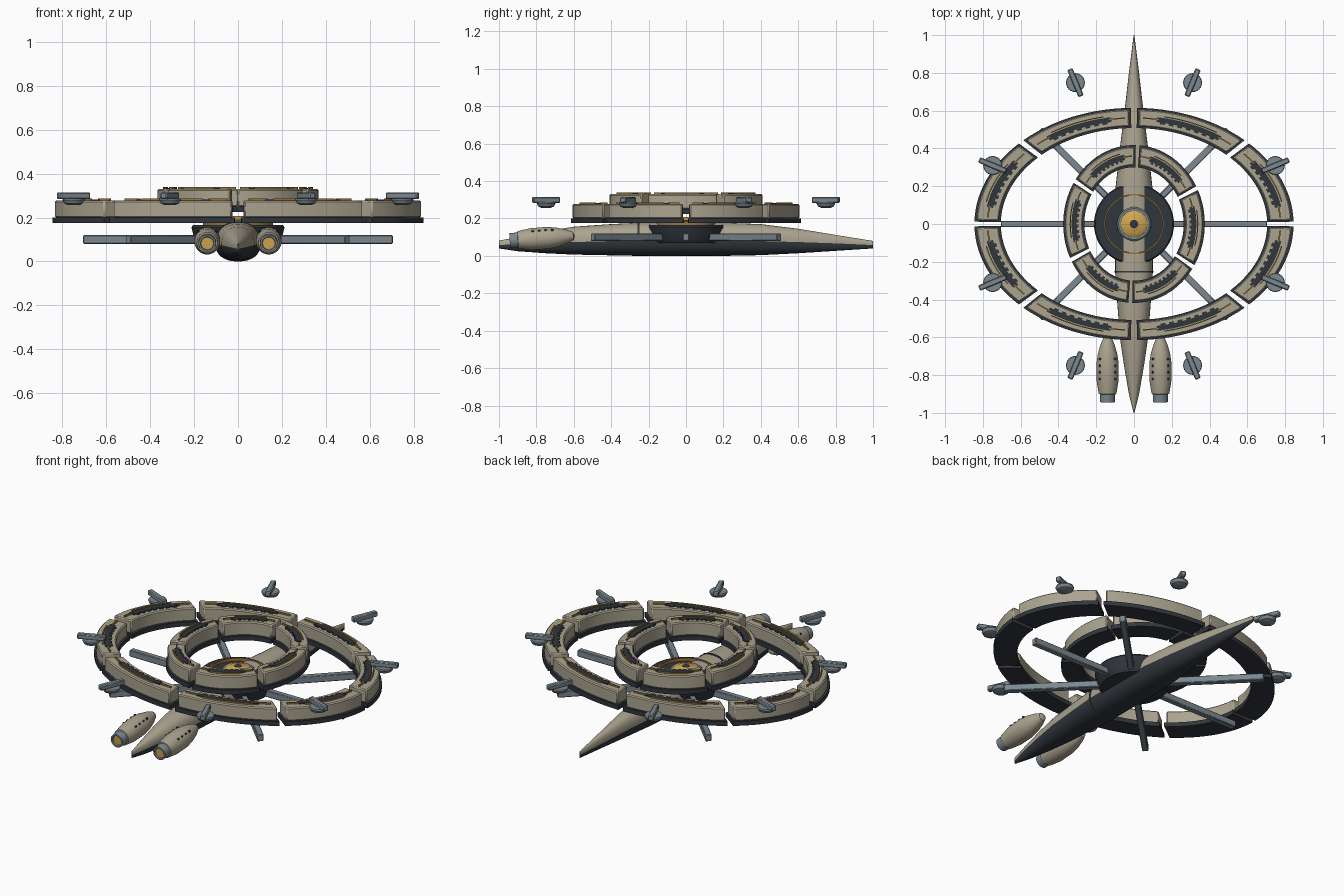
import bpy, bmesh
from math import sin, cos, pi, radians, copysign

cube = bpy.data.objects.get("Cube")
if cube:
    bpy.data.objects.remove(cube, do_unlink=True)


def material(name, rgb):
    m = bpy.data.materials.new(name)
    m.use_nodes = True
    color = (*rgb, 1)
    m.diffuse_color = color
    m.node_tree.nodes["Principled BSDF"].inputs["Base Color"].default_value = color
    return m


TAN = material("tan_plating", (0.41, 0.37, 0.28))
DARK = material("dark_hull", (0.03, 0.037, 0.046))
GREY = material("blue_grey_metal", (0.2, 0.25, 0.28))
GOLD = material("bright_gold", (0.64, 0.38, 0.08))
BRONZE = material("bronze_trim", (0.33, 0.18, 0.04))
parts = []


def finish(name, bm, mats, bevel=0):
    bmesh.ops.recalc_face_normals(bm, faces=bm.faces)
    mesh = bpy.data.meshes.new(name)
    bm.to_mesh(mesh)
    bm.free()
    for m in mats:
        mesh.materials.append(m)
    ob = bpy.data.objects.new(name, mesh)
    bpy.context.collection.objects.link(ob)
    if bevel:
        mod = ob.modifiers.new("edge_bevel", "BEVEL")
        mod.width, mod.segments = bevel, 1
        mod.limit_method, mod.angle_limit = "ANGLE", radians(40)
    parts.append(ob)
    return ob


def skin(bm, rows, closed_rows=False):
    """Bridge successive closed loops of points; returns faces grouped by row."""
    loops = [[bm.verts.new(p) for p in row] for row in rows]
    n = len(loops[0])
    pairs = list(zip(loops, loops[1:]))
    bands = [[bm.faces.new((a[j], a[(j + 1) % n], b[(j + 1) % n], b[j]))
              for j in range(n)] for a, b in pairs]
    bm.faces.new(loops[0])
    bm.faces.new(loops[-1])
    return bands


def box(name, size, loc, mat, turn=0, bevel=0):
    bm = bmesh.new()
    bmesh.ops.create_cube(bm, size=1)
    bmesh.ops.scale(bm, vec=size, verts=bm.verts)
    ob = finish(name, bm, [mat], bevel)
    ob.location, ob.rotation_euler = loc, (0, 0, turn)
    return ob


def lathe(name, bands, loc, tilt=0, segs=32):
    """Bands are (material, [(radius, height), ...]) and join end to end."""
    profile, band_mats, mats = [], [], []
    for mat, pts in bands:
        if mat not in mats:
            mats.append(mat)
        for p in pts:
            if profile:
                band_mats.append(mats.index(mat))
            profile.append(p)
    rows = [[(r * cos(2 * pi * j / segs), r * sin(2 * pi * j / segs), z)
             for j in range(segs)] for r, z in profile]
    bm = bmesh.new()
    for faces, index in zip(skin(bm, rows), band_mats):
        for f in faces:
            f.material_index = index
    bm.faces.ensure_lookup_table()
    bm.faces[-1].material_index = band_mats[-1]
    ob = finish(name, bm, mats)
    ob.location, ob.rotation_euler = loc, (tilt, 0, 0)
    return ob


def arc(name, outer, inner, f0, f1, a0, a1, z0, z1, mat, bevel=0, steps=14):
    """Curved block on an ellipse; f0..f1 is its span from inner to outer edge."""
    def point(f, a, z):
        rx, ry = (i + (o - i) * f for i, o in zip(inner, outer))
        return (rx * cos(a), ry * sin(a), z)
    rows = []
    for k in range(steps + 1):
        a = radians(a0 + (a1 - a0) * k / steps)
        rows.append([point(f0, a, z0), point(f1, a, z0),
                     point(f1, a, z1), point(f0, a, z1)])
    bm = bmesh.new()
    skin(bm, rows)
    return finish(name, bm, [mat], bevel)


def hull(name, stations, mats, segs=32):
    """Loft of (y, half width, top, bottom); tan over dark at the waterline."""
    rows = []
    for y, w, top, bottom in stations:
        water = 0.083 - 0.025 * y * y
        row = []
        for j in range(segs):
            c, s = cos(2 * pi * j / segs), sin(2 * pi * j / segs)
            h = top - water if s > 0 else water - bottom
            row.append((w * copysign(abs(c) ** 0.85, c), y,
                        water + h * copysign(abs(s) ** 0.85, s)))
        rows.append(row)
    bm = bmesh.new()
    for faces in skin(bm, rows):
        for j, f in enumerate(faces):
            f.material_index = 0 if j < segs // 2 else len(mats) - 1
    return finish(name, bm, mats)


# Central spindle hull and its collar
hull("main_hull", [
    (-1, 0.002, 0.082, 0.04), (-0.9, 0.027, 0.1, 0.025),
    (-0.75, 0.053, 0.131, 0.014), (-0.6, 0.075, 0.156, 0.007),
    (-0.4, 0.09, 0.17, 0.003), (-0.25, 0.1, 0.177, 0),
    (0.2, 0.097, 0.177, 0), (0.4, 0.075, 0.17, 0.004),
    (0.6, 0.05, 0.145, 0.014), (0.8, 0.027, 0.112, 0.027),
    (1, 0.002, 0.08, 0.04)], [TAN, DARK])
hull("hull_collar", [(-0.258, 0.103, 0.181, 0.001),
                     (-0.248, 0.103, 0.181, 0.001)], [DARK])

# Hub drum with trim ring and gold lamp
lathe("hub_drum", [(DARK, [(0.18, 0.07), (0.195, 0.09), (0.212, 0.155), (0.205, 0.165)])],
      (0, 0, 0), segs=48)
bm = bmesh.new()
skin(bm, [[((0.155 + dr) * cos(2 * pi * j / 64), (0.155 + dr) * sin(2 * pi * j / 64), z)
           for j in range(64)]
          for dr, z in ((-0.004, 0.16), (-0.004, 0.183), (0.004, 0.183), (0.004, 0.16))])
# Remove the end caps so the trim stays an open ring
bmesh.ops.delete(bm, geom=[f for f in bm.faces if len(f.verts) > 4], context="FACES_ONLY")
finish("hub_trim_ring", bm, [BRONZE])
lathe("hub_lamp", [
    (GREY, [(0.09, 0.16), (0.09, 0.186), (0.082, 0.192), (0.07, 0.192)]),
    (GOLD, [(0.066, 0.195), (0.045, 0.203), (0.022, 0.207)]),
    (DARK, [(0.02, 0.208), (0.001, 0.208)])], (0, 0, 0))


def segmented_ring(label, outer, inner, count, start, z0, z1, gap):
    step = 360 / count
    for i in range(count):
        a, b = start + i * step, start + (i + 1) * step
        at = lambda t: a + (b - a) * t
        arc(f"{label}_base_{i}", outer, inner, 0, 1, a + gap * 0.6, b - gap * 0.6,
            z0, z0 + 0.026, DARK)
        arc(f"{label}_segment_{i}", outer, inner, 0.08, 0.92, a + gap, b - gap,
            z0 + 0.024, z1, TAN, 0.006)
        # Dark deck inlay with bronze lines on the roof
        arc(f"{label}_deck_{i}", outer, inner, 0.36, 0.6, at(0.2), at(0.8),
            z1 - 0.01, z1 + 0.005, DARK)
        for k in range(7):
            t = 0.24 + k * 0.08
            arc(f"{label}_deck_tooth_{i}_{k}", outer, inner, 0.27, 0.38, at(t), at(t + 0.045),
                z1 - 0.01, z1 + 0.004, DARK, steps=2)
        arc(f"{label}_trim_outer_{i}", outer, inner, 0.64, 0.69, at(0.26), at(0.74),
            z1 - 0.01, z1 + 0.009, BRONZE)
        for t in (0.08, 0.78):
            arc(f"{label}_trim_end_{i}_{t}", outer, inner, 0.47, 0.53, at(t), at(t + 0.14),
                z1 - 0.01, z1 + 0.009, BRONZE, steps=5)


segmented_ring("outer_ring", (0.845, 0.615), (0.705, 0.508), 8, 0, 0.175, 0.277, 1.9)
segmented_ring("inner_ring", (0.375, 0.418), (0.263, 0.3), 6, -33, 0.225, 0.33, 2.6)

# Spokes
for angle in (0, 45, 135, 180, 225, 315):
    a = radians(angle)
    box(f"spoke_{angle}", (0.55, 0.034, 0.04),
        (0.43 * cos(a), 0.43 * sin(a), 0.1), GREY, a, 0.004)

# Floating turrets
for i in range(8):
    a = radians(22.5 + 45 * i)
    x, y = 0.81 * cos(a), 0.81 * sin(a)
    lathe(f"turret_base_{i}", [(GREY, [(0.025, 0.257), (0.042, 0.264),
                                       (0.05, 0.28), (0.047, 0.287)])], (x, y, 0), segs=24)
    box(f"turret_barrel_{i}", (0.155, 0.03, 0.03), (x, y, 0.299), GREY, a, 0.005)

# Engine pods with portholes
for side, x in (("left", 0.14), ("right", -0.14)):
    lathe(f"{side}_engine_pod", [
        (GOLD, [(0.001, -0.165), (0.028, -0.165)]),
        (GREY, [(0.031, -0.173), (0.039, -0.173), (0.041, -0.13)]),
        (TAN, [(0.047, -0.128), (0.058, -0.06), (0.059, 0.03),
               (0.052, 0.08), (0.038, 0.13), (0.022, 0.168), (0.001, 0.176)])],
        (x, -0.77, 0.094), tilt=radians(-86))
    for s in (-1, 1):
        for k in range(4):
            dy = -0.05 + 0.035 * k
            box(f"{side}_porthole_{s}_{k}", (0.01, 0.012, 0.01),
                (x + s * 0.039, -0.77 + dy, 0.134 + 0.07 * dy), DARK)

# Smooth curved surfaces, keeping edges sharp
bpy.ops.object.select_all(action="DESELECT")
for ob in parts:
    ob.select_set(True)
bpy.context.view_layer.objects.active = parts[0]
bpy.ops.object.shade_smooth_by_angle(angle=radians(35))
